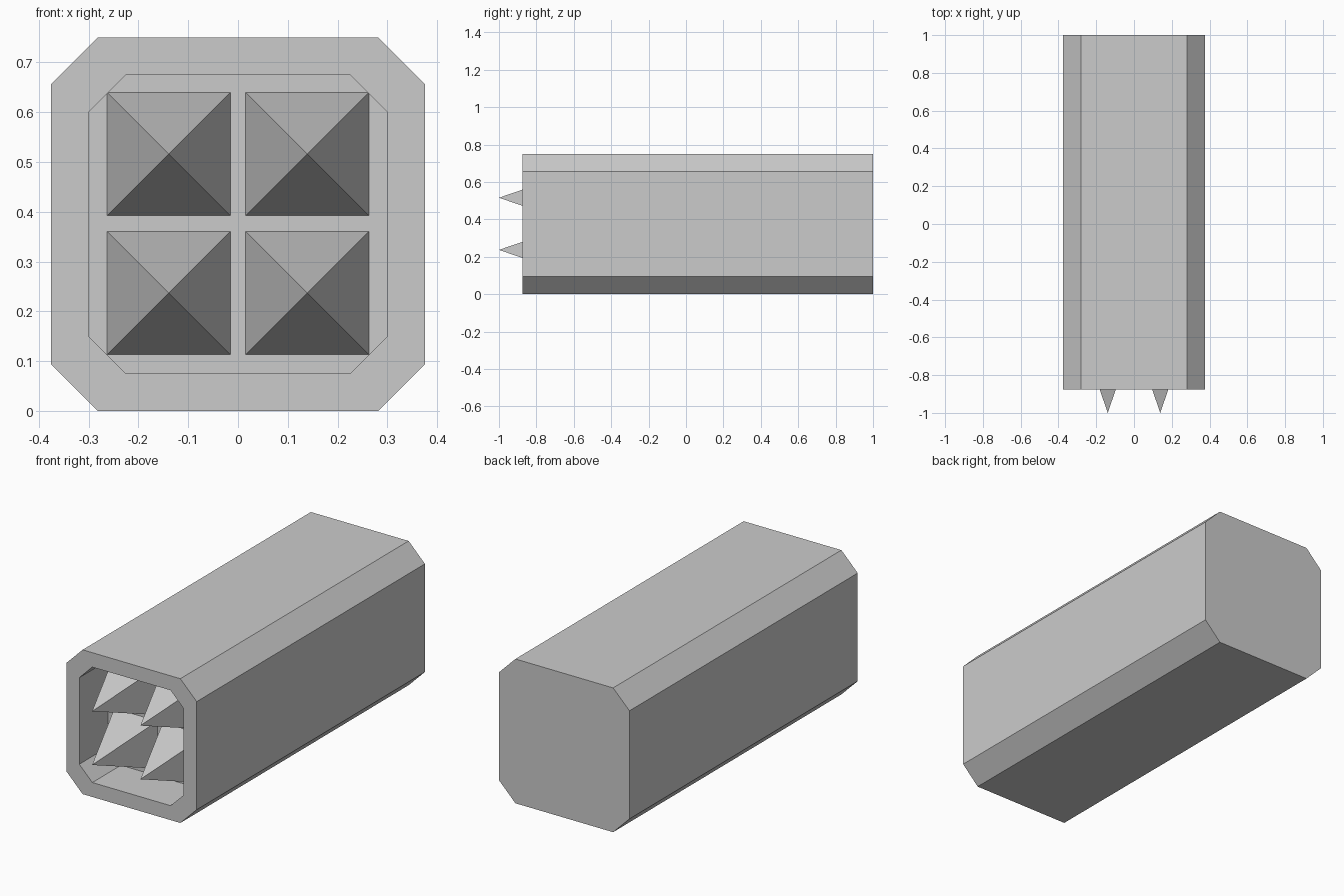
import bpy, bmesh

if "Cube" in bpy.data.objects:
    bpy.data.objects.remove(bpy.data.objects["Cube"])

FRONT, BACK, FLOOR, TIP = -0.875, 1.0, -0.64, -1.0
MID_Z = 0.375


def octagon(bm, half, cut, y):
    """Ring of a square with chamfered corners at depth y."""
    a = half - cut
    pts = [(-a, -half), (a, -half), (half, -a), (half, a),
           (a, half), (-a, half), (-half, a), (-half, -a)]
    return [bm.verts.new((x, y, MID_Z + z)) for x, z in pts]


def bridge(bm, r1, r2):
    n = len(r1)
    for i in range(n):
        j = (i + 1) % n
        bm.faces.new((r1[i], r1[j], r2[j], r2[i]))


def finish(bm, name):
    bmesh.ops.recalc_face_normals(bm, faces=bm.faces)
    me = bpy.data.meshes.new(name)
    bm.to_mesh(me)
    bm.free()
    ob = bpy.data.objects.new(name, me)
    bpy.context.collection.objects.link(ob)
    return ob


# Chamfered block with a shallow recess in the front
bm = bmesh.new()
rings = [octagon(bm, 0.375, 0.094, BACK), octagon(bm, 0.375, 0.094, FRONT),
         octagon(bm, 0.30, 0.075, FRONT), octagon(bm, 0.30, 0.075, FLOOR)]
for r1, r2 in zip(rings, rings[1:]):
    bridge(bm, r1, r2)
bm.faces.new(rings[0])
bm.faces.new(rings[-1])
finish(bm, "housing")

# Four pyramid spikes standing on the recess floor
H = 0.1235
for row, z in (("lower", 0.237), ("upper", 0.516)):
    for side, x in (("left", -0.139), ("right", 0.139)):
        bm = bmesh.new()
        base = [bm.verts.new((x + sx * H, FLOOR, z + sz * H))
                for sx, sz in ((-1, -1), (1, -1), (1, 1), (-1, 1))]
        tip = bm.verts.new((x, TIP, z))
        bm.faces.new(base)
        for i in range(4):
            bm.faces.new((base[i], base[(i + 1) % 4], tip))
        finish(bm, f"{row}_{side}_spike")
